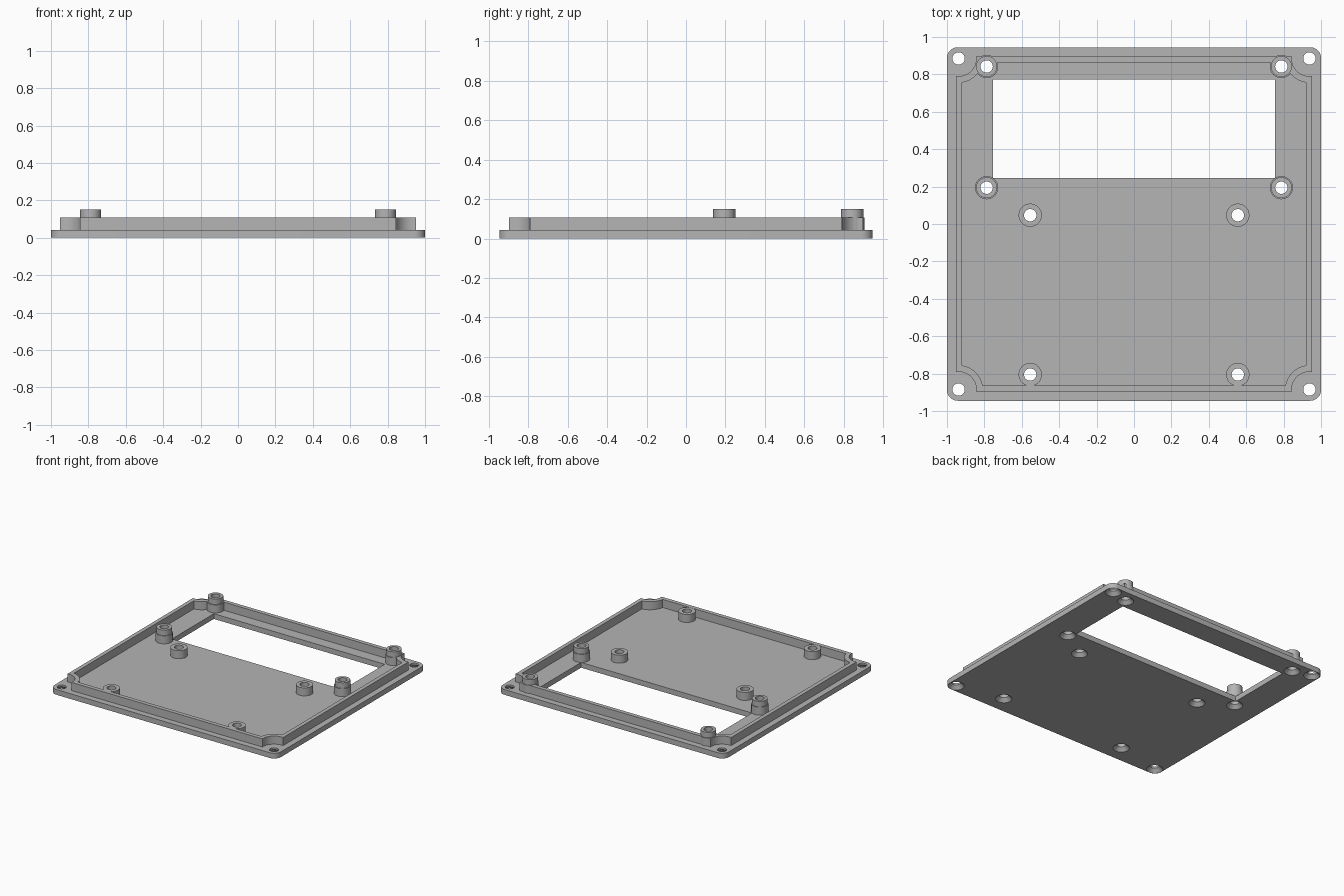
import bpy, bmesh, math

if "Cube" in bpy.data.objects:
    bpy.data.objects.remove(bpy.data.objects["Cube"])

PLATE_Z, RIM_Z, TALL_Z = 0.042, 0.107, 0.15
HOLE_R = 0.033
CORNER = (0.938, 0.885)
TALL = [(s * 0.788, y) for s in (-1, 1) for y in (0.842, 0.194)]
SHORT = [(s * 0.555, y) for s in (-1, 1) for y in (0.047, -0.805)]
CORNERS = [(sx * CORNER[0], sy * CORNER[1]) for sx in (-1, 1) for sy in (-1, 1)]

grey = bpy.data.materials.new("plain grey")
grey.diffuse_color = (0.46, 0.46, 0.46, 1)
grey.use_nodes = True
grey.node_tree.nodes["Principled BSDF"].inputs["Base Color"].default_value = grey.diffuse_color


def make_object(name, bm):
    bmesh.ops.recalc_face_normals(bm, faces=bm.faces)
    mesh = bpy.data.meshes.new(name)
    bm.to_mesh(mesh)
    bm.free()
    mesh.materials.append(grey)
    ob = bpy.data.objects.new(name, mesh)
    bpy.context.collection.objects.link(ob)
    return ob


def select(ob):
    bpy.ops.object.select_all(action='DESELECT')
    ob.select_set(True)
    bpy.context.view_layer.objects.active = ob


def smooth(ob):
    select(ob)
    bpy.ops.object.shade_smooth_by_angle(angle=math.radians(30))


def cut(ob, cutter):
    select(ob)
    mod = ob.modifiers.new("cut", 'BOOLEAN')
    mod.operation = 'DIFFERENCE'
    mod.solver = 'EXACT'
    mod.object = cutter
    bpy.ops.object.modifier_apply(modifier=mod.name)


def prism(bm, loop, z0, z1):
    """Solid extrusion of a flat outline."""
    low = [bm.verts.new((x, y, z0)) for x, y in loop]
    high = [bm.verts.new((x, y, z1)) for x, y in loop]
    bm.faces.new(low)
    bm.faces.new(high)
    for i in range(len(loop)):
        j = (i + 1) % len(loop)
        bm.faces.new((low[i], low[j], high[j], high[i]))


def lathe(bm, profile, centre, closed, n=40):
    """Spin (radius, z) points round a vertical axis; cap the ends if open."""
    rings = [[bm.verts.new((centre[0] + r * math.cos(math.tau * i / n),
                            centre[1] + r * math.sin(math.tau * i / n), z))
              for i in range(n)] for r, z in profile]
    pairs = list(zip(rings, rings[1:]))
    if closed:
        pairs.append((rings[-1], rings[0]))
    else:
        bm.faces.new(rings[0])
        bm.faces.new(rings[-1])
    for a, b in pairs:
        for i in range(n):
            j = (i + 1) % n
            bm.faces.new((a[i], a[j], b[j], b[i]))


def four_corners(quarter):
    """Mirror the +x +y corner outline into a full counter-clockwise loop."""
    loop = []
    for sx, sy in ((1, 1), (-1, 1), (-1, -1), (1, -1)):
        pts = [(sx * x, sy * y) for x, y in quarter]
        loop += pts if sx * sy > 0 else pts[::-1]
    return loop


def rounded_outline(w, h, r, n=8):
    return four_corners([(w - r + r * math.cos(math.pi / 2 * i / n),
                          h - r + r * math.sin(math.pi / 2 * i / n))
                         for i in range(n + 1)])


def notched_outline(w, h, r, n=14):
    """Rectangle whose corners are scooped around the corner screws."""
    cx, cy = CORNER
    a0 = math.atan2(-math.sqrt(r * r - (w - cx) ** 2), w - cx) % math.tau
    a1 = math.atan2(h - cy, -math.sqrt(r * r - (h - cy) ** 2)) % math.tau
    angles = [a0 + (a1 - a0) * i / n for i in range(n + 1)]
    return four_corners([(cx + r * math.cos(a), cy + r * math.sin(a)) for a in angles])


# Countersunk screw hole cutters
bm = bmesh.new()
for c in CORNERS + TALL + SHORT:
    lathe(bm, [(0.061, -0.002), (HOLE_R, 0.028), (HOLE_R, 0.3)], c, closed=False)
screw_cutter = make_object("screw_cutter", bm)

# Display window cutter
bm = bmesh.new()
prism(bm, [(-0.755, 0.246), (0.755, 0.246), (0.755, 0.773), (-0.755, 0.773)], -0.1, 0.2)
window_cutter = make_object("window_cutter", bm)

# Flat base plate with rounded corners
bm = bmesh.new()
prism(bm, rounded_outline(1.0, 0.945, 0.058), 0, PLATE_Z)
plate = make_object("base_plate", bm)
cut(plate, window_cutter)
cut(plate, screw_cutter)
smooth(plate)

# Raised rim
bm = bmesh.new()
prism(bm, notched_outline(0.952, 0.896, 0.095), PLATE_Z - 0.005, RIM_Z)
rim = make_object("raised_rim", bm)
bm = bmesh.new()
prism(bm, notched_outline(0.92, 0.863, 0.13), -0.1, 0.3)
rim_cutter = make_object("rim_cutter", bm)
cut(rim, rim_cutter)
cut(rim, screw_cutter)
smooth(rim)

# Short hollow standoffs
z0 = PLATE_Z - 0.005
for c in SHORT:
    bm = bmesh.new()
    lathe(bm, [(HOLE_R, z0), (0.062, z0), (0.062, RIM_Z - 0.001), (HOLE_R, RIM_Z - 0.001)],
          c, closed=True)
    smooth(make_object("short_standoff", bm))

# Tall stepped hollow standoffs
for c in TALL:
    bm = bmesh.new()
    step = RIM_Z - 0.001
    lathe(bm, [(HOLE_R, z0), (0.062, z0), (0.062, step), (0.056, step),
               (0.056, TALL_Z), (HOLE_R, TALL_Z)], c, closed=True)
    smooth(make_object("tall_standoff", bm))

# Remove the helpers
for helper in (screw_cutter, window_cutter, rim_cutter):
    bpy.data.objects.remove(helper, do_unlink=True)
